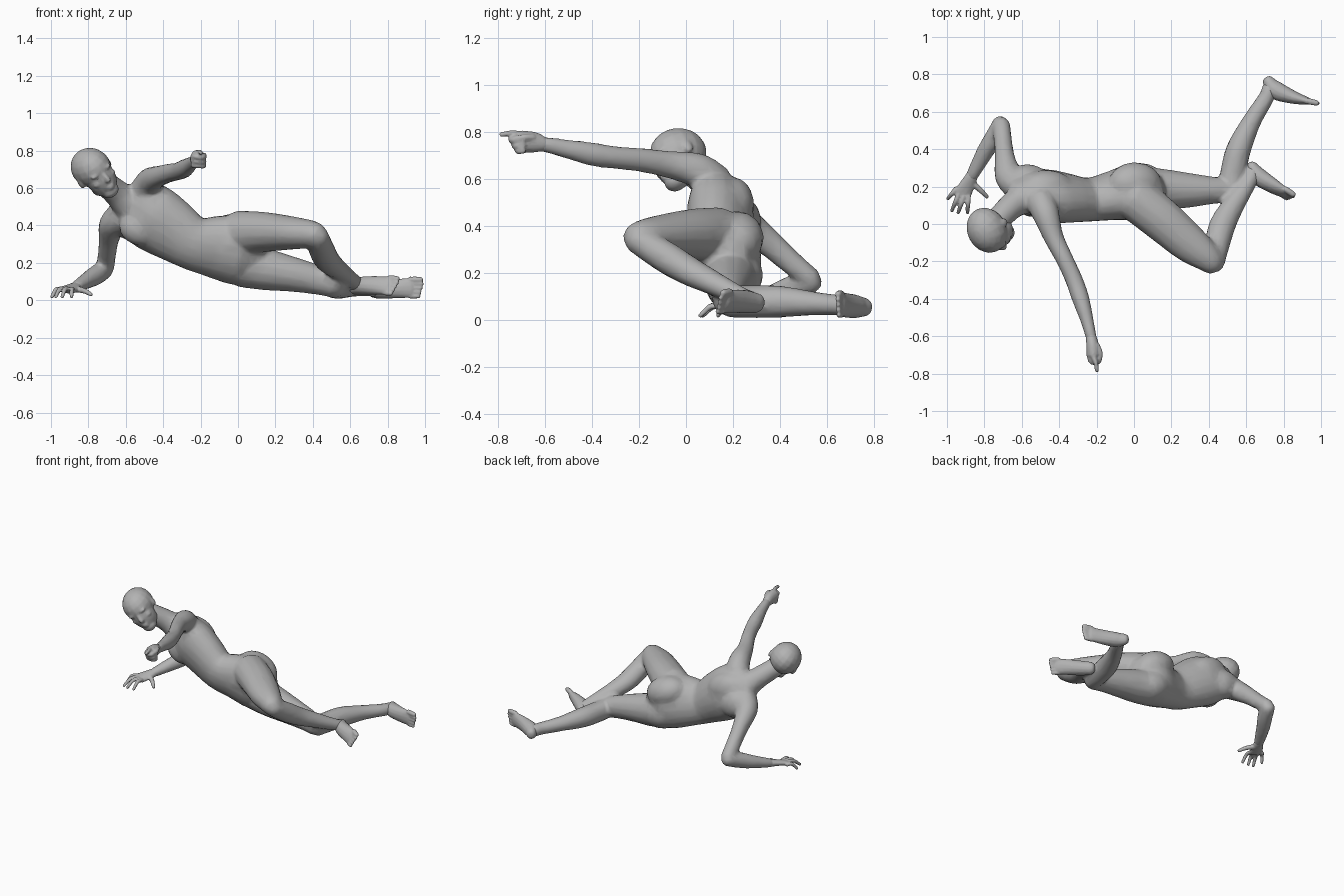
import bpy, bmesh, math
from mathutils import Vector, Matrix

skin = bpy.data.materials.new("grey_clay")
skin.diffuse_color = (0.45, 0.45, 0.45, 1)


def spline(a, b, c, d, t):
    return 0.5 * (2 * b + (c - a) * t + (2 * a - 5 * b + 4 * c - d) * t * t
                  + (3 * b - a - 3 * c + d) * t ** 3)


def tube(bm, pts, s0=(0, 0, 1), s1=None, n=14, steps=4):
    """Loft through (x, y, z, radius along s, other radius), rounded at both ends."""
    s0, s1 = Vector(s0), Vector(s1 or s0)
    p = [Vector((*q, q[3]) if len(q) == 4 else q) for q in pts]
    p = [p[0]] + p + [p[-1]]
    secs = [spline(p[i - 1], p[i], p[i + 1], p[i + 2], k / steps)
            for i in range(1, len(p) - 2) for k in range(steps)] + [p[-1]]
    cen = [Vector(q[:3]) for q in secs]
    rows = []
    last = len(secs) - 1
    for i, q in enumerate(secs):
        t = (cen[min(i + 1, last)] - cen[max(i - 1, 0)]).normalized()
        s = s0.lerp(s1, i / last)
        s = (s - t * s.dot(t)).normalized()
        r = t.cross(s)
        sizes = [(0, 1)]
        cap = min(q[3], q[4]) * 0.7
        if i == 0:
            sizes = [(-cap, 0.35), (-cap * 0.7, 0.75), (0, 1)]
        elif i == last:
            sizes = [(0, 1), (cap * 0.7, 0.75), (cap, 0.35)]
        for off, k in sizes:
            rows.append([bm.verts.new(cen[i] + t * off
                         + s * (q[3] * k * math.cos(2 * math.pi * j / n))
                         + r * (q[4] * k * math.sin(2 * math.pi * j / n))) for j in range(n)])
    for a, b in zip(rows, rows[1:]):
        for j in range(n):
            bm.faces.new((a[j], a[(j + 1) % n], b[(j + 1) % n], b[j]))
    bm.faces.new(rows[0][::-1])
    bm.faces.new(rows[-1])


def ball(bm, c, r, rot=None):
    r = Vector(r) if isinstance(r, tuple) else Vector((r, r, r))
    m = Matrix.Translation(c) @ (rot or Matrix()) @ Matrix.Diagonal((*r, 1))
    bmesh.ops.create_uvsphere(bm, u_segments=16, v_segments=10, radius=1, matrix=m)


def finish(name, bm, voxel, smooth, ratio):
    """Fuse the overlapping pieces into one faceted skin."""
    bmesh.ops.recalc_face_normals(bm, faces=bm.faces)
    me = bpy.data.meshes.new(name)
    bm.to_mesh(me)
    bm.free()
    me.materials.append(skin)
    ob = bpy.data.objects.new(name, me)
    bpy.context.collection.objects.link(ob)
    rm = ob.modifiers.new("fuse", 'REMESH')
    rm.mode, rm.voxel_size, rm.use_smooth_shade = 'VOXEL', voxel, True
    sm = ob.modifiers.new("soften", 'SMOOTH')
    sm.factor, sm.iterations = 0.5, smooth
    ob.modifiers.new("facets", 'DECIMATE').ratio = ratio


# ---- Body: torso, neck, limbs
bm = bmesh.new()
tube(bm, [(-.62, .17, .55, .09, .06), (-.56, .165, .51, .165, .10), (-.46, .15, .445, .185, .135),
          (-.36, .14, .38, .172, .128), (-.24, .13, .305, .147, .114), (-.12, .15, .285, .172, .127),
          (0, .17, .27, .19, .15), (.08, .17, .26, .15, .12)],
     (.35, -.45, .8), (.3, -.15, .95), n=20)
tube(bm, [(-.57, .15, .50, .095), (-.65, .10, .575, .073), (-.74, .01, .65, .065)])
tilt = Matrix.Rotation(math.radians(23), 4, 'Y')
ball(bm, (.005, .215, .35), (.15, .116, .105), tilt)    # buttocks
ball(bm, (.03, .21, .19), (.15, .118, .11), tilt)
ball(bm, (-.42, .085, .50), (.12, .075, .10), tilt)     # chest muscles
ball(bm, (-.53, .11, .385), (.11, .075, .09), tilt)
ball(bm, (-.47, .20, .49), (.15, .09, .11), tilt)       # shoulder blades
ball(bm, (-.57, .235, .42), (.12, .085, .10), tilt)
# reaching arm
tube(bm, [(-.50, .12, .58, .085, .08), (-.47, .05, .635, .075, .072), (-.43, -.07, .66, .058, .054),
          (-.37, -.19, .68, .051, .047), (-.32, -.30, .69, .048, .047), (-.285, -.40, .705, .05, .047),
          (-.25, -.52, .73, .039, .035), (-.225, -.62, .75, .031, .029)])
# supporting arm
tube(bm, [(-.62, .20, .45, .09, .08), (-.67, .255, .405, .073, .075), (-.69, .35, .33, .059, .055),
          (-.70, .44, .25, .051, .049), (-.71, .53, .175, .047, .049)])
tube(bm, [(-.71, .54, .165, .047), (-.75, .46, .14, .054, .05), (-.80, .38, .11, .046, .046),
          (-.87, .25, .07, .028, .033)])
# bent upper leg
tube(bm, [(0, .14, .36, .12), (.14, .03, .365, .108, .117), (.29, -.10, .36, .089, .104),
          (.38, -.17, .355, .076, .083), (.42, -.21, .35, .065, .067)])
tube(bm, [(.42, -.21, .345, .06, .064), (.448, -.09, .27, .068, .07), (.48, .01, .21, .063, .07),
          (.545, .12, .155, .051, .057), (.62, .235, .10, .04, .043), (.635, .28, .085, .038, .042)])
# trailing lower leg
tube(bm, [(.02, .19, .19, .12), (.15, .185, .165, .112), (.30, .18, .137, .093),
          (.42, .18, .11, .08, .074), (.51, .175, .084, .069, .064)])
tube(bm, [(.51, .18, .08, .069, .064), (.53, .28, .078, .07, .068), (.56, .40, .078, .068, .067),
          (.63, .55, .07, .05, .051), (.71, .68, .062, .042, .043), (.725, .73, .06, .042, .042)])
finish("body", bm, .011, 6, .13)

# ---- Head, tilted towards the reaching arm
bm = bmesh.new()
up = Vector((-.48, -.36, .78)).normalized()
face = Vector((.45, -.86, -.12))
face = (face - up * face.dot(up)).normalized()
left = up.cross(face)
rot = Matrix((left, face, up)).transposed().to_4x4()
centre = Vector((-.766, -.033, .684))


def at(l, f, u):
    return centre + left * l + face * f + up * u


ball(bm, at(0, -.012, .03), (.104, .126, .108), rot)    # skull
ball(bm, at(0, .035, -.03), (.082, .08, .11), rot)      # face
ball(bm, at(0, .058, -.112), (.05, .05, .038), rot)     # chin
ball(bm, at(0, .098, -.074), (.028, .02, .008), rot)    # lips
ball(bm, at(0, .097, -.088), (.024, .02, .008), rot)
tube(bm, [(*at(0, .10, .02), .011), (*at(0, .117, -.025), .014), (*at(0, .118, -.036), .016)])
for s in (-1, 1):
    ball(bm, at(s * .036, .093, .02), (.032, .017, .012), rot)      # brow
    ball(bm, at(s * .046, .076, -.03), (.028, .024, .022), rot)     # cheek
    ball(bm, at(s * .098, -.01, -.005), (.011, .022, .032), rot)    # ear
    ball(bm, at(s * .045, .025, -.08), (.028, .055, .035), rot)     # jaw
finish("head", bm, .007, 4, .25)

# ---- Supporting hand, fingers spread on the floor
bm = bmesh.new()
tube(bm, [(-.86, .27, .075, .03, .027), (-.885, .22, .065, .04, .022), (-.915, .165, .055, .048, .018)],
     (.9, .4, 0))
for x, y, z, tx, ty in ((-.95, .19, .055, -.995, .135), (-.935, .165, .06, -.975, .07),
                        (-.91, .15, .06, -.94, .06), (-.885, .15, .055, -.89, .06)):
    tube(bm, [(x, y, z, .014), ((x + tx) / 2, (y + ty) / 2, .058, .013), (tx, ty, .018, .010)], n=8)
tube(bm, [(-.865, .22, .06, .018), (-.82, .18, .05, .015), (-.785, .145, .03, .011)], n=8)
finish("supporting_hand", bm, .006, 2, .3)

# ---- Reaching hand, index finger pointing
bm = bmesh.new()
tube(bm, [(-.23, -.60, .745, .03, .028), (-.222, -.645, .755, .044, .034), (-.217, -.70, .757, .048, .039)])
for i, z in enumerate((.768, .744, .722)):
    y = -.735 + i * .012
    tube(bm, [(-.24, -.69, z, .015), (-.228, y, z, .015), (-.19, y, z - .003, .015),
              (-.18, -.69, z - .003, .013)], n=8)
tube(bm, [(-.225, -.69, .785, .016), (-.205, -.74, .793, .013), (-.198, -.785, .788, .011)], n=8)
tube(bm, [(-.20, -.65, .775, .017), (-.18, -.69, .775, .014), (-.185, -.73, .77, .012)], n=8)
finish("reaching_hand", bm, .006, 2, .3)


# ---- Feet lying on their sides
def foot(name, pts, wide, tip):
    bm = bmesh.new()
    tube(bm, pts, wide)
    ball_of_foot, tip = Vector(pts[-1][:3]), Vector(tip)
    run = tip - ball_of_foot
    w = Vector(wide)
    w = (w - run * w.dot(run) / run.length_squared).normalized()
    for i in range(5):
        side = w * (i - 2) * .022
        a, b = ball_of_foot + side - run * .2, tip + side - run * (.1 * abs(i - 3))
        r = .017 if i == 4 else .013
        tube(bm, [(*a, r), (*a.lerp(b, .6), r), (*b, r * .85)], n=8)
    finish(name, bm, .006, 2, .3)


foot("trailing_foot", [(.718, .765, .054, .038, .032), (.755, .717, .058, .05, .05),
                       (.85, .678, .063, .052, .036), (.93, .657, .066, .053, .02)],
     (0, 0, 1), (.985, .645, .066))
foot("bent_leg_foot", [(.625, .305, .07, .042, .034), (.665, .255, .078, .049, .047),
                       (.74, .205, .08, .052, .038), (.805, .167, .078, .052, .022)],
     (.3, .3, .9), (.845, .14, .074))
